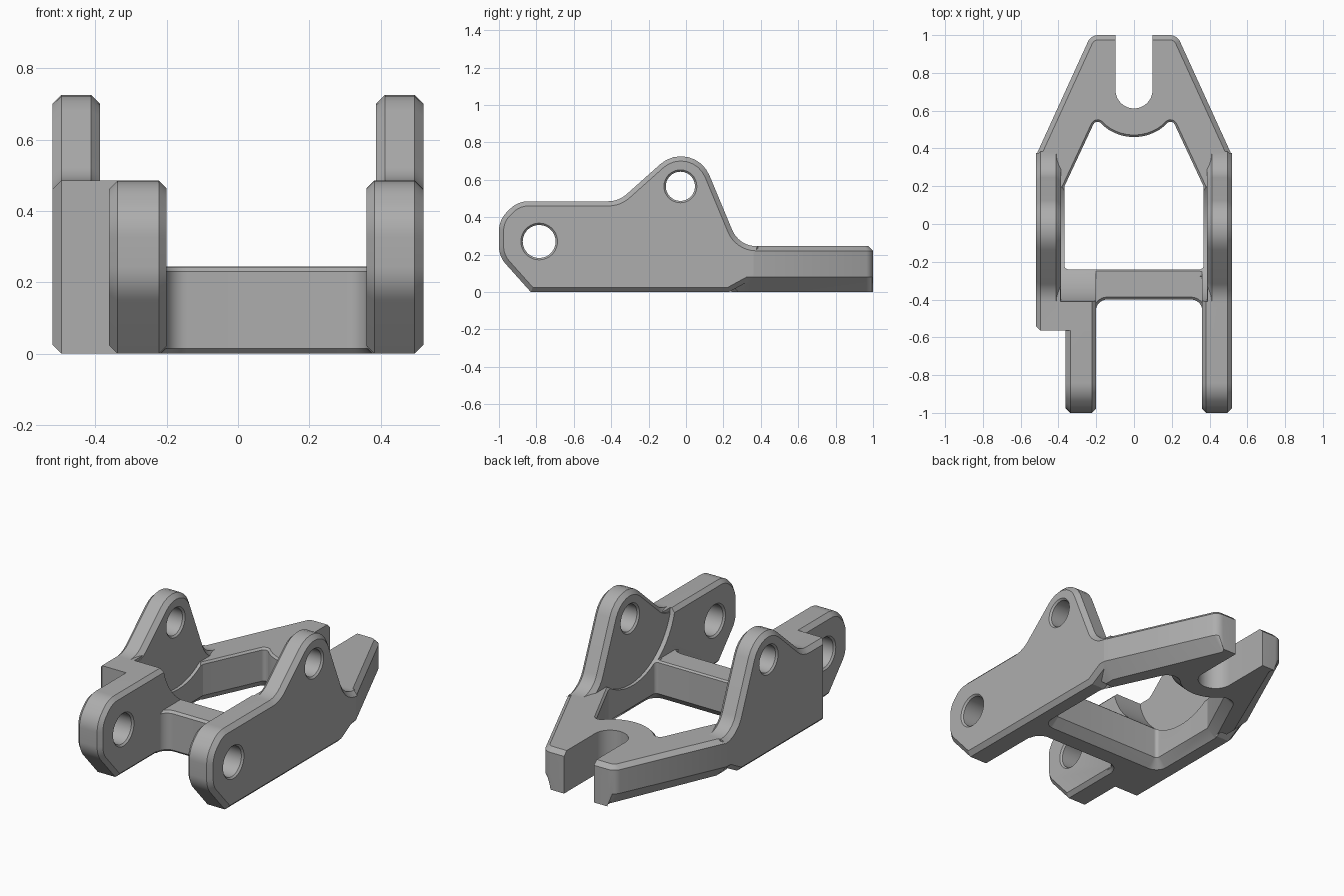
import bpy, bmesh
from math import radians, cos, sin, tan, pi
from mathutils import Vector

cube = bpy.data.objects.get("Cube")
if cube:
    bpy.data.objects.remove(cube, do_unlink=True)

grey = bpy.data.materials.new("satin grey")
grey.use_nodes = True
grey.diffuse_color = (0.42, 0.42, 0.42, 1)
grey.node_tree.nodes["Principled BSDF"].inputs["Base Color"].default_value = grey.diffuse_color


def rounded(points, steps=8):
    """Closed outline of (u, v, radius) corners, each filleted by its radius."""
    out, n = [], len(points)
    for i, (u, v, *rad) in enumerate(points):
        p = Vector((u, v))
        if not rad:
            out.append(p)
            continue
        a = (Vector(points[i - 1][:2]) - p).normalized()
        b = (Vector(points[(i + 1) % n][:2]) - p).normalized()
        half = a.angle(b) / 2
        start = p + a * rad[0] / tan(half)
        centre = p + (a + b).normalized() * rad[0] / sin(half)
        arm = start - centre
        sweep = pi - 2 * half
        if a.x * b.y - a.y * b.x > 0:
            sweep = -sweep
        for k in range(steps + 1):
            t = sweep * k / steps
            out.append(centre + Vector((arm.x * cos(t) - arm.y * sin(t),
                                        arm.x * sin(t) + arm.y * cos(t))))
    return out


def offset(pts, d):
    """Move an outline inward by d (outward if negative)."""
    area = sum(p.x * q.y - q.x * p.y for p, q in zip(pts, pts[1:] + pts[:1]))
    s = 1 if area > 0 else -1
    out = []
    for i, p in enumerate(pts):
        e = (p - pts[i - 1]).normalized()
        f = (pts[(i + 1) % len(pts)] - p).normalized()
        m = Vector((-e.y, e.x)) + Vector((-f.y, f.x))
        out.append(p + m * (s * d * 2 / m.length_squared))
    return out


def prism(name, pts, axis, levels, keep_end=False):
    """Loft an outline along x or z through (position, inset) levels."""
    bm = bmesh.new()
    rings = []
    for h, d in levels:
        ring = offset(pts, d)
        if keep_end and h < 0.01:
            ring = [Vector((r.x, p.y if p.y > 0.9 else r.y)) for r, p in zip(ring, pts)]
        rings.append([bm.verts.new((h, p.x, p.y) if axis == "x" else (p.x, p.y, h)) for p in ring])
    for a, b in zip(rings, rings[1:]):
        for i in range(len(a)):
            bm.faces.new((a[i - 1], a[i], b[i], b[i - 1]))
    bm.faces.new(rings[0])
    bm.faces.new(rings[-1])
    bmesh.ops.recalc_face_normals(bm, faces=bm.faces)
    mesh = bpy.data.meshes.new(name)
    bm.to_mesh(mesh)
    bm.free()
    mesh.materials.append(grey)
    obj = bpy.data.objects.new(name, mesh)
    bpy.context.collection.objects.link(obj)
    return obj


def combine(target, other, operation):
    mod = target.modifiers.new(operation.lower(), "BOOLEAN")
    mod.operation, mod.solver, mod.object = operation, "EXACT", other
    bpy.context.view_layer.objects.active = target
    bpy.ops.object.modifier_apply(modifier=mod.name)
    bpy.data.objects.remove(other, do_unlink=True)


def circle(y, z, r, n=48):
    return [Vector((y + r * cos(2 * pi * k / n), z + r * sin(2 * pi * k / n))) for k in range(n)]


# Side profiles, as (y, z, fillet)
TOP = 0.485
nose = [(-0.9, TOP, 0.14), (-1, 0.385, 0.14), (-1, 0.19, 0.14), (-0.83, 0)]
blunt = [(-0.565, TOP), (-0.565, 0)]
lobe = [(0.23, 0), (0.385, 0.085), (0.385, 0.245), (0.283, 0.245, 0.14),
        (0.036, 0.838, 0.165), (-0.36, TOP, 0.15)]
base = [(0.2, 0), (0.2, 0.24), (0.1, TOP)]
lug = [(-0.2, 0), (-0.2, TOP)]
PIVOT = (-0.03, 0.565)
FRONT_PIN = (-0.785, 0.27)

# Tapered rear frame with a forked end
half = [(0.48, -0.3), (0.48, 0.2), (0.52, 0.2), (0.52, 0.36), (0.228, 1, 0.06)]
mirrored = [(-p[0], *p[1:]) for p in reversed(half)]
body = prism("clevis_bracket", rounded(half + mirrored), "z",
             [(0, 0.08), (0.08, 0), (0.22, 0), (0.245, 0.025)], keep_end=True)

# Inner thickness of the side plates, front lug and cross bar
right_base = prism("right_base", rounded(nose + base), "x", [(0.36, 0.022), (0.382, 0), (0.47, 0)])
left_base = prism("left_base", rounded(blunt + base), "x", [(-0.47, 0), (-0.335, 0)])
front_lug = prism("front_lug", rounded(nose + lug), "x",
                  [(-0.362, 0.025), (-0.337, 0), (-0.222, 0), (-0.2, 0.022)])
bar = rounded([(-0.202, -0.47), (-0.202, -0.4, 0.06), (0.362, -0.4, 0.06), (0.362, -0.47),
               (0.42, -0.47), (0.42, -0.1), (-0.3, -0.1), (-0.3, -0.47)])
cross_bar = prism("cross_bar", bar, "z", [(0, 0.015), (0.015, 0), (0.23, 0), (0.243, 0.013)])

# Everything between the plates in front of the frame is cleared first
gap = rounded([(0.35, -0.6), (0.35, 0.15), (-0.35, 0.15), (-0.35, -0.6)])
combine(body, prism("gap", gap, "z", [(-0.1, 0), (0.4, 0)]), "DIFFERENCE")
for part in (right_base, left_base, front_lug, cross_bar):
    combine(body, part, "UNION")

# Round clearance about the pivot, then the full-height outer plates
clearance = prism("clearance", circle(*PIVOT, 0.39, 96), "x", [(-0.39, 0), (0.39, 0)])
combine(body, clearance, "DIFFERENCE")
for side, front in ((1, nose), (-1, blunt)):
    plate = prism("outer_plate", rounded(front + lobe), "x",
                  [(side * x, d) for x, d in ((0.387, 0.025), (0.412, 0), (0.495, 0), (0.52, 0.025))])
    combine(body, plate, "UNION")

# Central opening with a curved bulge behind the fork slot
arc = [(0.25 * cos(radians(a)), 0.71 + 0.25 * sin(radians(a))) for a in range(-50, -131, -8)]
opening = rounded([(0.368, -0.24, 0.02), (0.368, 0.2), (0.2, 0.56, 0.025)] + arc +
                  [(-0.2, 0.56, 0.025), (-0.368, 0.2), (-0.368, -0.24, 0.02)])
combine(body, prism("opening", opening, "z",
                    [(-0.01, -0.06), (0.05, 0), (0.234, 0), (0.248, -0.014)]), "DIFFERENCE")

# Fork slot
slot = rounded([(0.098, 1.1), (0.098, 0.612, 0.0975), (-0.098, 0.612, 0.0975), (-0.098, 1.1)], 14)
combine(body, prism("slot", slot, "z", [(-0.1, 0), (0.4, 0)]), "DIFFERENCE")

# Pin holes with countersunk rims
for pin, r, inner, outer in ((PIVOT, 0.078, 0.387, 0.52), (PIVOT, 0.078, -0.52, -0.387),
                             (FRONT_PIN, 0.088, 0.36, 0.52), (FRONT_PIN, 0.088, -0.362, -0.2)):
    hole = prism("pin_hole", circle(*pin, r), "x",
                 [(inner - 0.01, -0.02), (inner + 0.01, 0), (outer - 0.01, 0), (outer + 0.01, -0.02)])
    combine(body, hole, "DIFFERENCE")

# Smooth curves, crisp edges
bpy.ops.object.select_all(action="DESELECT")
body.select_set(True)
bpy.context.view_layer.objects.active = body
bpy.ops.object.shade_smooth_by_angle(angle=radians(25))
